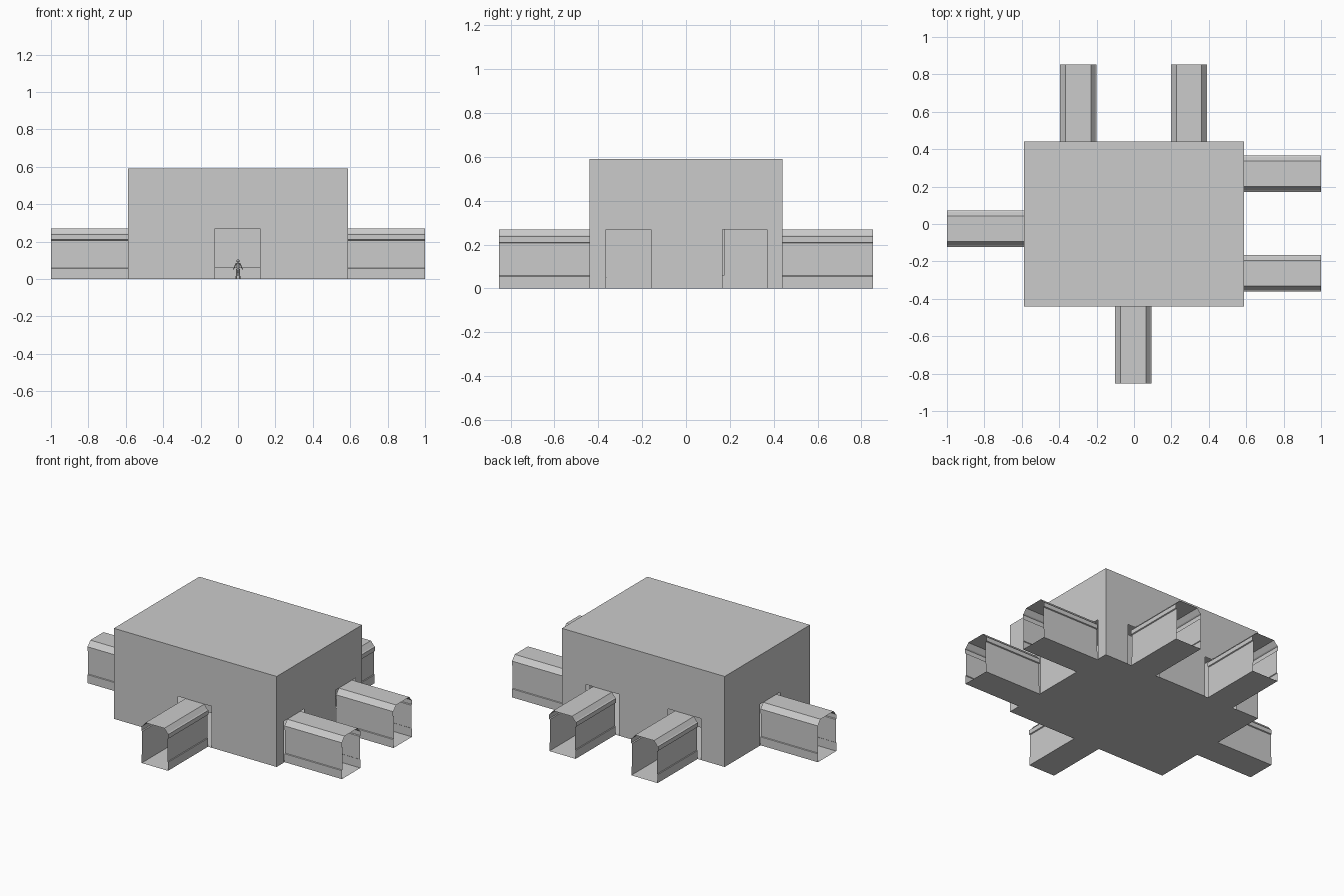
import bpy
import math
from mathutils import Matrix, Vector

if "Cube" in bpy.data.objects:
    bpy.data.objects.remove(bpy.data.objects["Cube"])

HX, HY, H = 0.587, 0.44, 0.59      # hall half sizes and height
DOOR_H = 0.27


def make(name, verts, faces):
    me = bpy.data.meshes.new(name)
    me.from_pydata(verts, [], faces)
    me.update()
    ob = bpy.data.objects.new(name, me)
    bpy.context.collection.objects.link(ob)
    return ob


def side_matrix(angle, dist):
    """Local frame of a wall: +y points outwards, x runs along the wall."""
    return Matrix.Rotation(angle, 4, 'Z') @ Matrix.Translation((0, dist, 0))


# Corridor half profile: plinth, wall, projecting eave, chamfered roof
HALF = [(0.095, 0), (0.095, 0.055), (0.091, 0.058), (0.091, 0.207),
        (0.0975, 0.21), (0.0975, 0.238), (0.09, 0.243), (0.068, DOOR_H)]
PROFILE = HALF + [(-x, z) for x, z in reversed(HALF)]


def wall(name, m, half, centres, door_half):
    # One flat sheet whose lower edge steps around the doorways
    pts = [(-half, 0)]
    for c in sorted(centres):
        a, b = c - door_half, c + door_half
        pts += [(a, 0), (a, DOOR_H), (b, DOOR_H), (b, 0)]
    pts += [(half, 0), (half, H), (-half, H)]
    make(name, [m @ Vector((x, 0, z)) for x, z in reversed(pts)],
         [list(range(len(pts)))])


def corridor(name, m, c, length):
    # Open-ended thin-walled tube swept along the profile, floor included
    n = len(PROFILE)
    verts = [m @ Vector((c + x, y, z)) for y in (0, length) for x, z in PROFILE]
    faces = [(i, (i + 1) % n, n + (i + 1) % n, n + i) for i in range(n)]
    ob = make(name, verts, faces)
    ob.data.flip_normals()
    ob.data.update()


# Sides: name, rotation, wall distance, half width, corridor centres, door half width, length
SIDES = [
    ("back", 0, HY, HX, (-0.297, 0.294), 0.12, 0.412),
    ("front", math.pi, HY, HX, (0.003,), 0.12, 0.412),
    ("right", -math.pi / 2, HX, HY, (-0.268, 0.263), 0.1025, 0.413),
    ("left", math.pi / 2, HX, HY, (-0.025,), 0.1025, 0.413),
]
for name, ang, dist, half, centres, door, length in SIDES:
    m = side_matrix(ang, dist)
    wall(name + "_wall", m, half, centres, door)
    for k, c in enumerate(centres):
        corridor(f"{name}_corridor_{k + 1}", m, c, length)

# Hall roof and floor
rect = [(-HX, -HY), (HX, -HY), (HX, HY), (-HX, HY)]
make("hall_roof", [(x, y, H) for x, y in rect], [(0, 1, 2, 3)])
make("hall_floor", [(x, y, 0) for x, y in rect], [(3, 2, 1, 0)])


def box(name, lo, hi):
    v = [(x, y, z) for z in (lo[2], hi[2])
         for x, y in ((lo[0], lo[1]), (hi[0], lo[1]), (hi[0], hi[1]), (lo[0], hi[1]))]
    return make(name, v, [(3, 2, 1, 0), (4, 5, 6, 7), (0, 1, 5, 4),
                          (1, 2, 6, 5), (2, 3, 7, 6), (3, 0, 4, 7)])


# Raised block inside the hall
box("inner_block", (-0.25, -0.15, 0.06), (0.25, 0.175, 0.4))

# Small scale figure just inside the front doorway
FY = -0.375


def limb(name, a, b, r1, r2):
    a, b = Vector(a), Vector(b)
    d = b - a
    bpy.ops.mesh.primitive_cone_add(vertices=6, radius1=r1, radius2=r2,
                                    depth=d.length, location=(a + b) / 2,
                                    rotation=d.to_track_quat('Z', 'Y').to_euler())
    bpy.context.object.name = name


limb("figure_torso", (0, FY, 0.048), (0, FY, 0.086), 0.007, 0.011)
for s, side in ((-1, "left"), (1, "right")):
    limb(f"figure_{side}_leg", (s * 0.01, FY, 0), (s * 0.004, FY, 0.052), 0.003, 0.006)
    limb(f"figure_{side}_arm", (s * 0.026, FY + 0.01, 0.05), (s * 0.009, FY, 0.084), 0.002, 0.004)
bpy.ops.mesh.primitive_uv_sphere_add(segments=8, ring_count=6, radius=0.008,
                                     location=(0, FY, 0.096))
bpy.context.object.name = "figure_head"
